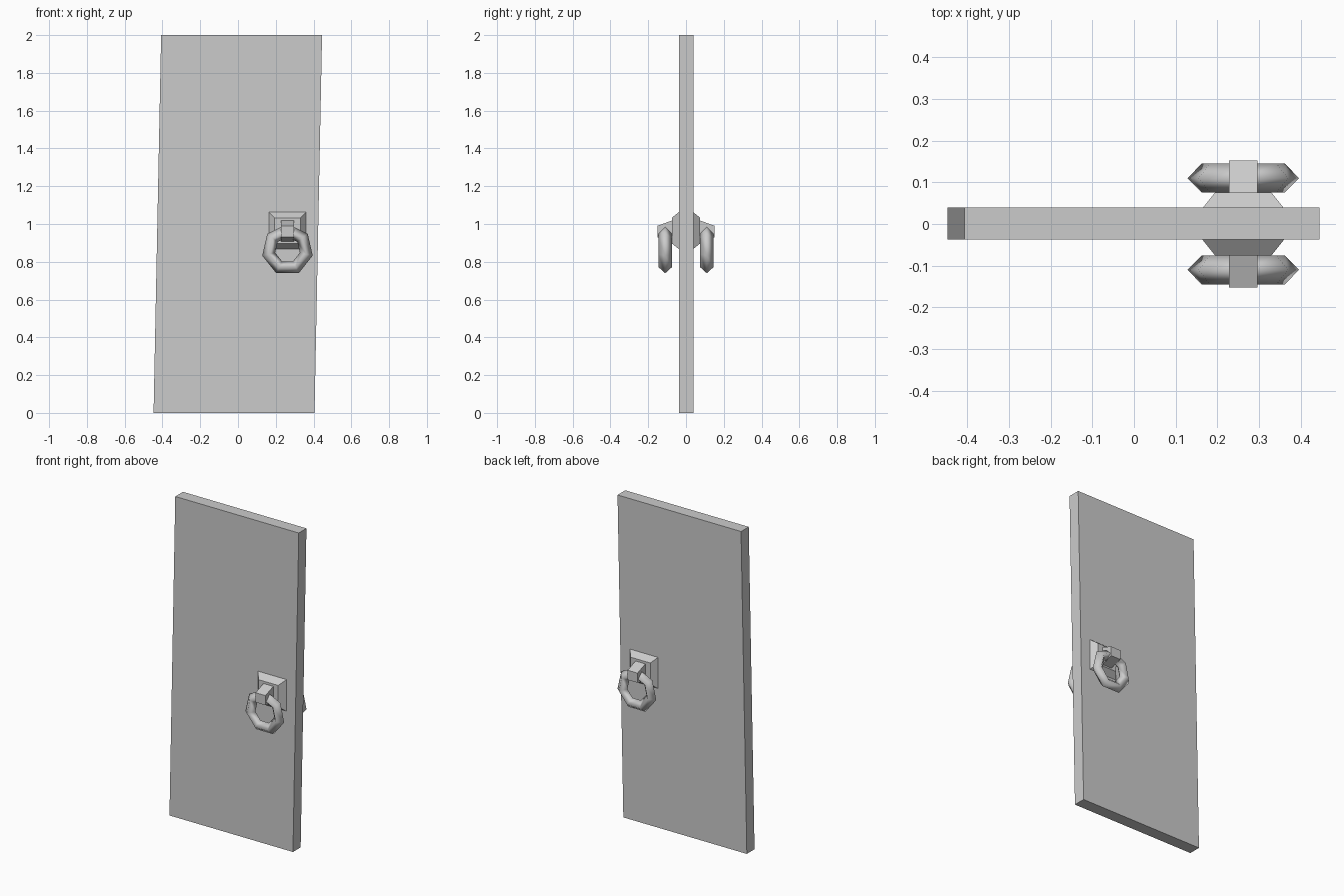
import bpy
import bmesh
from math import pi, radians
from mathutils import Matrix

if "Cube" in bpy.data.objects:
    bpy.data.objects.remove(bpy.data.objects["Cube"], do_unlink=True)

grey = bpy.data.materials.new("plain_grey")
grey.use_nodes = True
colour = (0.6, 0.6, 0.6, 1)
grey.diffuse_color = colour
grey.node_tree.nodes["Principled BSDF"].inputs["Base Color"].default_value = colour

HANDLE_X = 0.262


def make_object(name, bm, smooth=False):
    bmesh.ops.recalc_face_normals(bm, faces=bm.faces)
    for face in bm.faces:
        face.smooth = smooth
    mesh = bpy.data.meshes.new(name)
    bm.to_mesh(mesh)
    bm.free()
    mesh.materials.append(grey)
    obj = bpy.data.objects.new(name, mesh)
    bpy.context.collection.objects.link(obj)
    return obj


def loft(name, start, end):
    """Solid between two rectangles, each (y, x0, x1, z0, z1)."""
    bm = bmesh.new()
    rings = []
    for y, x0, x1, z0, z1 in (start, end):
        corners = ((x0, z0), (x1, z0), (x1, z1), (x0, z1))
        rings.append([bm.verts.new((x, y, z)) for x, z in corners])
    a, b = rings
    bm.faces.new(a)
    bm.faces.new(b)
    for i in range(4):
        j = (i + 1) % 4
        bm.faces.new((a[i], a[j], b[j], b[i]))
    return make_object(name, bm)


def ring(name, y, z, major, minor, sides=7, section=4):
    """Faceted ring standing upright with one corner pointing down."""
    bm = bmesh.new()
    loops = []
    for i in range(sides):
        turn = Matrix.Rotation(2 * pi * i / sides - pi / 2, 4, "Y")
        place = Matrix.Translation((HANDLE_X, y, z)) @ turn
        loop = []
        for k in range(section):
            spin = Matrix.Rotation(2 * pi * k / section, 4, "Z")
            offset = spin.to_3x3().col[0] * minor
            offset.x += major
            loop.append(bm.verts.new(place @ offset))
        loops.append(loop)
    for i in range(sides):
        a, b = loops[i], loops[(i + 1) % sides]
        for k in range(section):
            m = (k + 1) % section
            bm.faces.new((a[k], a[m], b[m], b[k]))
    return make_object(name, bm, smooth=True)


# Door panel, leaning slightly sideways
door = loft("door_panel", (-0.037, -0.447, 0.405, 0, 2), (0.039, -0.447, 0.405, 0, 2))
for v in door.data.vertices:
    if v.co.z > 1:
        v.co.x += 0.04

# Matching handle on each face of the door
for side, s in (("front", -1), ("back", 1)):
    loft(side + "_handle_plate",
         (s * 0.035, HANDLE_X - 0.1, HANDLE_X + 0.1, 0.865, 1.065),
         (s * 0.075, HANDLE_X - 0.068, HANDLE_X + 0.068, 0.897, 1.033))
    loft(side + "_ring_mount",
         (s * 0.07, HANDLE_X - 0.034, HANDLE_X + 0.034, 0.905, 1.02),
         (s * 0.152, HANDLE_X - 0.034, HANDLE_X + 0.034, 0.93, 0.99))
    ring(side + "_pull_ring", s * 0.11, 0.863, 0.102, 0.035)
